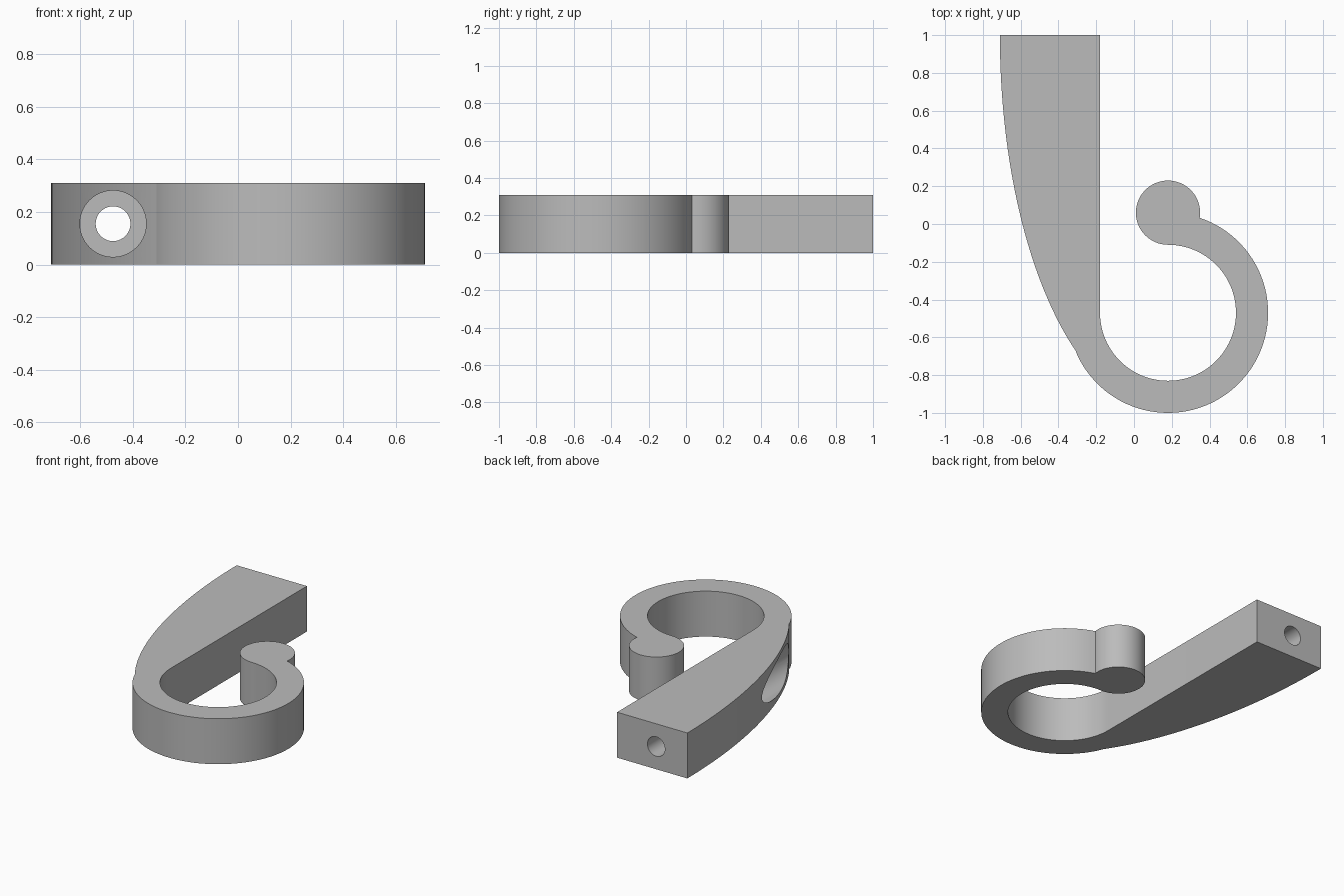
import bpy, bmesh
from math import radians, cos, sin

cube = bpy.data.objects.get("Cube")
if cube:
    bpy.data.objects.remove(cube)

HEIGHT = 0.31
RING = (0.18, -0.47)
BALL = (0.18, 0.06)

grey = bpy.data.materials.new("plain grey")
grey.use_nodes = True
colour = (0.5, 0.5, 0.5, 1)
grey.diffuse_color = colour
grey.node_tree.nodes["Principled BSDF"].inputs["Base Color"].default_value = colour


def arc(centre, rx, ry, start, end, steps):
    """Points along an elliptical arc, angles in degrees."""
    angles = [radians(start + (end - start) * i / steps) for i in range(steps + 1)]
    return [(centre[0] + rx * cos(a), centre[1] + ry * sin(a)) for a in angles]


def drill(name, radius, y_from, y_to):
    """Cylinder along y, used as a cutter."""
    bpy.ops.mesh.primitive_cylinder_add(
        vertices=64, radius=radius, depth=y_to - y_from,
        location=(-0.475, (y_from + y_to) / 2, HEIGHT / 2),
        rotation=(radians(90), 0, 0))
    cutter = bpy.context.object
    cutter.name = name
    cutter.hide_render = True
    cutter.data.materials.append(grey)
    return cutter


# Outline: swept back of the arm, outer ring, ball tip, inner ring, arm top
outline = arc((0.18, 1), 0.89, 2.0, 180, 236.6, 32)
outline += arc(RING, 0.53, 0.53, 202.2, 431.54, 64)[1:]
outline += arc(BALL, 0.17, 0.17, -9.2, 270, 48)[1:]
outline += arc(RING, 0.36, 0.36, 90, -180, 72)[1:]
outline.append((-0.18, 1))

# Extrude the outline into the hook
bm = bmesh.new()
base = bm.faces.new([bm.verts.new((x, y, 0)) for x, y in outline])
top = bmesh.ops.extrude_face_region(bm, geom=[base])
bmesh.ops.translate(bm, vec=(0, 0, HEIGHT),
                    verts=[g for g in top["geom"] if isinstance(g, bmesh.types.BMVert)])
bmesh.ops.recalc_face_normals(bm, faces=bm.faces)
mesh = bpy.data.meshes.new("hook")
bm.to_mesh(mesh)
bm.free()
mesh.materials.append(grey)
hook = bpy.data.objects.new("hook", mesh)
bpy.context.collection.objects.link(hook)

# Screw hole through the arm, with a wide recess for the screw head
cutters = [drill("screw_head_recess", 0.126, -1.2, 0.06),
           drill("screw_hole", 0.066, -1.3, 1.2)]
bpy.ops.object.select_all(action="DESELECT")
hook.select_set(True)
bpy.context.view_layer.objects.active = hook
for cutter in cutters:
    cut = hook.modifiers.new(cutter.name, "BOOLEAN")
    cut.operation = "DIFFERENCE"
    cut.solver = "EXACT"
    cut.object = cutter
    bpy.ops.object.modifier_apply(modifier=cut.name)
    bpy.data.objects.remove(cutter)

bpy.ops.object.shade_smooth_by_angle(angle=radians(10))
